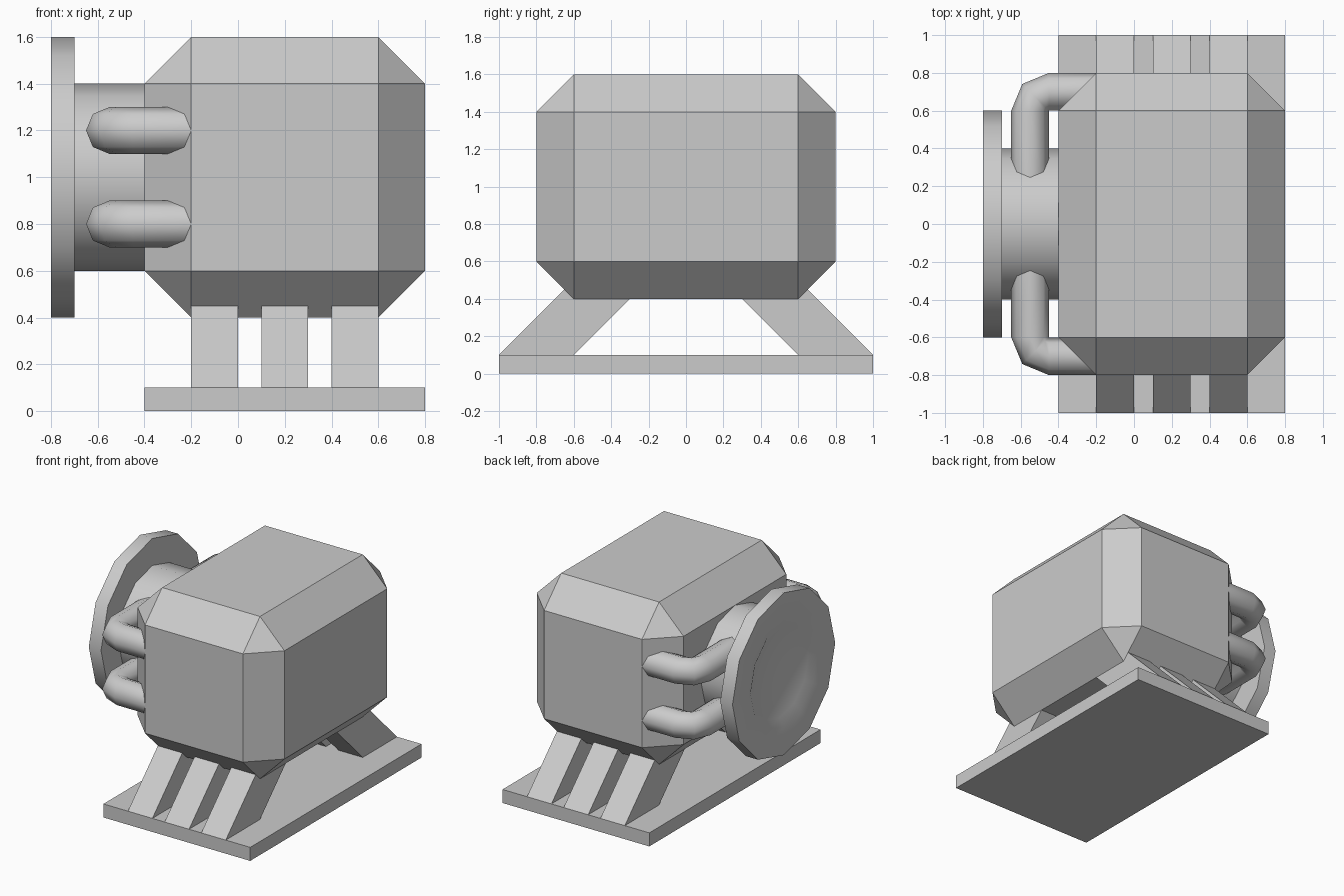
import bpy, bmesh, math
from mathutils import Vector

if "Cube" in bpy.data.objects:
    bpy.data.objects.remove(bpy.data.objects["Cube"])


def finish(name, bm, smooth=None):
    bmesh.ops.remove_doubles(bm, verts=bm.verts[:], dist=1e-4)
    bmesh.ops.recalc_face_normals(bm, faces=bm.faces[:])
    me = bpy.data.meshes.new(name)
    if smooth:
        for f in bm.faces:
            f.smooth = True
    bm.to_mesh(me)
    bm.free()
    if smooth:
        me.set_sharp_from_angle(angle=math.radians(smooth))
    ob = bpy.data.objects.new(name, me)
    bpy.context.collection.objects.link(ob)
    return ob


def box(name, lo, hi, bevel=0):
    bm = bmesh.new()
    bmesh.ops.create_cube(bm, size=1)
    for v in bm.verts:
        v.co = Vector([l + (h - l) * (c + 0.5) for l, h, c in zip(lo, hi, v.co)])
    if bevel:
        bmesh.ops.bevel(bm, geom=bm.edges[:], offset=bevel, segments=1,
                        profile=0.5, affect='EDGES')
    return finish(name, bm)


def loft(name, rings, smooth=None):
    """Skin a row of equal-sized point rings and cap both ends."""
    bm = bmesh.new()
    rows = [[bm.verts.new(p) for p in r] for r in rings]
    n = len(rows[0])
    for a, b in zip(rows, rows[1:]):
        for i in range(n):
            j = (i + 1) % n
            bm.faces.new((a[i], a[j], b[j], b[i]))
    bm.faces.new(rows[0])
    bm.faces.new(rows[-1])
    return finish(name, bm, smooth)


# base plate and chamfered housing
box("base_plate", (-0.4, -1, 0), (0.8, 1, 0.1))
box("housing", (-0.4, -0.8, 0.4), (0.8, 0.8, 1.6), bevel=0.2)

# slanted legs, three on each side
profile = [(1, 0.1), (0.6, 0.1), (0.2, 0.5), (0.6, 0.5)]
for side, s in (("front", -1), ("back", 1)):
    for k, x in enumerate((-0.2, 0.1, 0.4)):
        loft(f"{side}_leg_{k + 1}",
             [[(px, s * y, z) for y, z in profile] for px in (x, x + 0.2)])

# twelve-sided neck with flange and shallow recessed face
neck = [(-0.38, 0.4), (-0.7, 0.4), (-0.7, 0.6), (-0.8, 0.6),
        (-0.8, 0.39), (-0.77, 0.33)]
loft("flanged_neck",
     [[(x, r * math.sin(i * math.pi / 6), 1 + r * math.cos(i * math.pi / 6))
       for i in range(12)] for x, r in neck], smooth=40)

# bent pipes from housing to neck: (x, y, outward angle in degrees)
d = 0.1 * math.sqrt(0.5)
path = [(-0.2, 0.7, 90), (-0.45, 0.7, 90), (-0.45 - d, 0.6 + d, 135),
        (-0.55, 0.6, 180), (-0.55, 0.2, 180)]
for side, s in (("front", -1), ("back", 1)):
    for level, z in (("lower", 0.8), ("upper", 1.2)):
        rings = []
        for x, y, deg in path:
            t = math.radians(deg)
            rings.append([(x + 0.1 * math.cos(a) * math.cos(t),
                           s * (y + 0.1 * math.cos(a) * math.sin(t)),
                           z + 0.1 * math.sin(a))
                          for a in (i * math.pi / 4 for i in range(8))])
        loft(f"{side}_{level}_pipe", rings, smooth=60)
